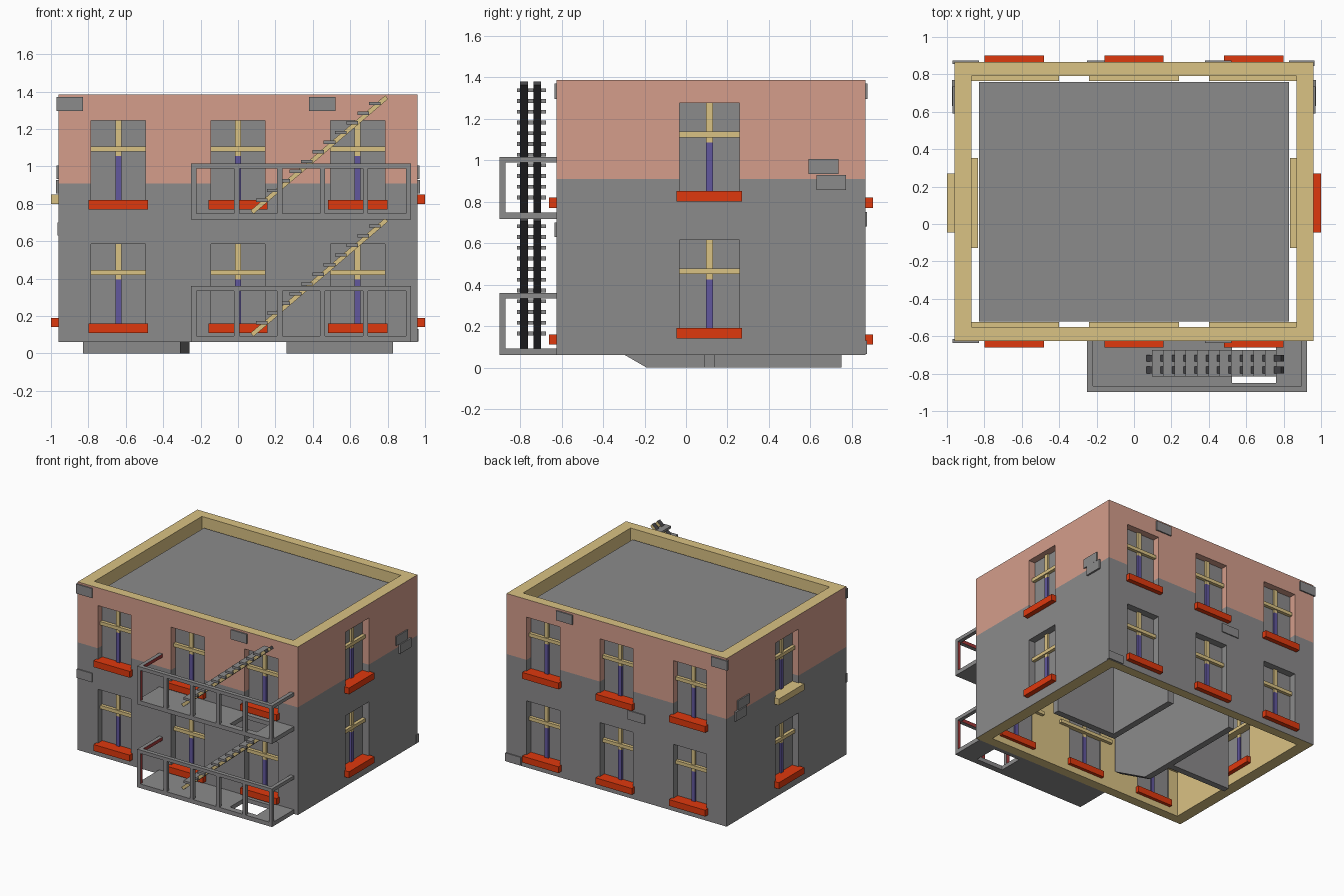
import bpy, bmesh, math
from mathutils import Vector

if "Cube" in bpy.data.objects:
    bpy.data.objects.remove(bpy.data.objects["Cube"])

# ---- colours ----
def mat(name, *c):
    m = bpy.data.materials.new(name)
    m.diffuse_color = (*c, 1)
    m.use_nodes = True
    m.node_tree.nodes["Principled BSDF"].inputs["Base Color"].default_value = m.diffuse_color
    return m

GREY = mat("concrete grey", .26, .257, .26)
PINK = mat("faded pink plaster", .66, .34, .26)
TAN = mat("tan plaster", .70, .54, .23)
ORANGE = mat("orange sill", .74, .04, .004)
BLUE = mat("blue frame", .12, .095, .34)
DARK = mat("dark iron", .06, .06, .065)
RED = mat("dark red paint", .36, .04, .04)

# ---- helpers ----
def finish(name, bm, mats):
    bmesh.ops.recalc_face_normals(bm, faces=bm.faces)
    me = bpy.data.meshes.new(name)
    for m in mats:
        me.materials.append(m)
    bm.to_mesh(me)
    bm.free()
    ob = bpy.data.objects.new(name, me)
    bpy.context.collection.objects.link(ob)
    return ob

def add_prism(bm, pts, z0, z1):
    """Upright prism from an xy outline."""
    lo = [bm.verts.new((x, y, z0)) for x, y in pts]
    hi = [bm.verts.new((x, y, z1)) for x, y in pts]
    bm.faces.new(lo[::-1])
    bm.faces.new(hi)
    n = len(pts)
    for i in range(n):
        j = (i + 1) % n
        bm.faces.new((lo[i], lo[j], hi[j], hi[i]))

def boxes(name, items, *mats):
    """One object made of boxes (x0, x1, y0, y1, z0, z1)."""
    bm = bmesh.new()
    for x0, x1, y0, y1, z0, z1 in items:
        add_prism(bm, [(x0, y0), (x1, y0), (x1, y1), (x0, y1)], z0, z1)
    return finish(name, bm, mats)

X, Y0, Y1, ZB, ZT = .96, -.625, .865, .06, 1.385
IX, IY0, IY1, ZSPLIT = .868, -.55, .79, .908

def on_wall(wall, u0, u1, o0, o1, z0, z1):
    """Box at u along a wall, o outwards from its face."""
    if wall == "front":
        return (u0, u1, Y0 - o1, Y0 - o0, z0, z1)
    if wall == "back":
        return (u0, u1, Y1 + o0, Y1 + o1, z0, z1)
    if wall == "right":
        return (X + o0, X + o1, u0, u1, z0, z1)
    return (-X - o1, -X - o0, u0, u1, z0, z1)

def cut(ob, cutter):
    md = ob.modifiers.new("cut", "BOOLEAN")
    md.object, md.operation, md.solver = cutter, "DIFFERENCE", "EXACT"
    dg = bpy.context.evaluated_depsgraph_get()
    me = bpy.data.meshes.new_from_object(ob.evaluated_get(dg))
    ob.modifiers.clear()
    ob.data = me
    bpy.data.objects.remove(cutter)

# ---- window positions: wall, centre, sill height ----
wins = []
for storey in (0, .66):
    for w in ("front", "back"):
        wins += [(w, u, .11 + storey) for u in (-.64, 0, .64)]
    wins += [(w, .113, .14 + storey) for w in ("left", "right")]

# ---- walls: open shell with window openings ----
walls = boxes("walls", [(-X, X, Y0, Y1, ZB, ZT)], GREY)
cut(walls, boxes("inner_cutter", [(-IX, IX, IY0, IY1, -.2, 1.6)], GREY))
cut(walls, boxes("window_cutter",
    [on_wall(w, u - .145, u + .145, -.15, .1, z + .03, z + .475) for w, u, z in wins], GREY))
bm = bmesh.new()
bm.from_mesh(walls.data)
walls.data.materials.clear()
for m in (GREY, PINK, TAN):
    walls.data.materials.append(m)
bmesh.ops.bisect_plane(bm, geom=bm.verts[:] + bm.edges[:] + bm.faces[:],
                       plane_co=(0, 0, ZSPLIT), plane_no=(0, 0, 1))
bm.normal_update()
for f in bm.faces:
    c, n = f.calc_center_median(), f.normal
    inside = (abs(abs(c.x) - IX) < .005 and abs(n.x) > .9) or \
             (min(abs(c.y - IY0), abs(c.y - IY1)) < .005 and abs(n.y) > .9)
    rim = abs(n.z) > .9 and (c.z > ZT - .01 or c.z < ZB + .01)
    f.material_index = 2 if inside or rim else (1 if c.z > ZSPLIT else 0)
bm.to_mesh(walls.data)
bm.free()

# ---- windows: panes, bars, sills ----
panes, bars, posts, sills, old_sill = [], [], [], [], []
for w, u, z in wins:
    side = w in ("left", "right")
    inn = -.125 if side else -.10
    panes.append(on_wall(w, u - .145, u + .145, -.065, -.055, z + .03, z + .475))
    bars.append(on_wall(w, u - .24, u + .24, inn, -.03, z + .31, z + .337))
    bars.append(on_wall(w, u - .016, u + .016, -.075, -.04, z + .285, z + .475))
    posts.append(on_wall(w, u - .016, u + .016, -.075, -.04, z + .03, z + .285))
    dest = old_sill if w == "left" and z > .5 else sills
    dest.append(on_wall(w, u - .158, u + .158, inn, .04 if side else .036, z, z + .05))
boxes("window_panes", panes, GREY)
boxes("window_bars", bars, TAN)
boxes("window_lower_posts", posts, BLUE)
boxes("window_sills", sills, ORANGE)
boxes("bare_window_sill", old_sill, TAN)

# ---- roof and upper floor ----
boxes("roof_slab", [(-.83, .83, -.52, .76, 1.275, 1.315)], GREY)
boxes("upper_floor", [(-.83, .83, -.52, .76, .66, .70)], GREY)

# ---- ground floor partitions, one with a broken sloping foot ----
boxes("partitions", [(.26, .31, .09, .75, 0, .66), (.31, .83, .09, .14, 0, .66),
                     (-.83, -.31, .02, .07, 0, .66)], GREY)
bm = bmesh.new()
side = [(-.19, 0), (.75, 0), (.75, .66), (-.52, .66), (-.52, .19)]
a, b = [[bm.verts.new((x, y, z)) for y, z in side] for x in (-.31, -.26)]
bm.faces.new(a)
bm.faces.new(b[::-1])
for i in range(5):
    j = (i + 1) % 5
    bm.faces.new((a[i], a[j], b[j], b[i]))
finish("broken_partition", bm, [GREY])

# ---- loose wall patches ----
patches = []
for w in ("front", "back"):
    patches += [on_wall(w, a, b, -.01, .01, 1.295, 1.37) for a, b in ((-.97, -.83), (.38, .52))]
patches += [on_wall("front", -.965, -.83, -.01, .008, .63, .70),
            on_wall("back", -.25, -.1, -.01, .008, .68, .75),
            on_wall("back", .83, .966, -.02, .008, .065, .13)]
for w in ("left", "right"):
    patches += [on_wall(w, .59, .735, -.01, .01, .932, 1.005),
                on_wall(w, .63, .77, -.01, .014, .855, .928)]
boxes("wall_patches", patches, GREY)

# ---- balconies with stair opening and railings (inner faces red) ----
BX0, BX1, BY = -.25, .925, -.898
slabs, rails = [], []
for z in (.06, .715):
    t = z + .033
    slabs += [(BX0, .525, BY, Y0, z, t), (.76, BX1, BY, Y0, z, t),
              (.525, .76, BY, -.85, z, t), (.525, .76, -.66, Y0, z, t)]
    top = z + .30
    rails.append((BX0, BX1, BY, BY + .032, top - .027, top))
    for x in (BX0, BX1 - .03):
        rails.append((x, x + .03, BY + .032, Y0, top - .027, top))
    for i in range(6):
        x = BX0 + i * (BX1 - BX0 - .028) / 5
        rails.append((x, x + .028, BY, BY + .028, t, top - .027))
boxes("balcony_slabs", slabs, GREY)
rail_ob = boxes("balcony_rails", rails, GREY, RED)
for p in rail_ob.data.polygons:
    inner_end = (p.normal.x > .9 and p.center.x < BX0 + .04) or \
                (p.normal.x < -.9 and p.center.x > BX1 - .04)
    p.material_index = 1 if p.normal.y > .9 or inner_end else 0

# ---- stair flights: stringers and treads ----
bm = bmesh.new()
treads = []
for z in (.10, .755):
    a, b = Vector((.075, z)), Vector((.795, z + .615))
    d = (b - a).normalized()
    n = Vector((-d.y, d.x)) * .012
    for y0, y1 in ((-.80, -.762), (-.735, -.70)):
        rings = [[bm.verts.new((p.x, y, p.y)) for p in (a - n, b - n, b + n, a + n)]
                 for y in (y0, y1)]
        bm.faces.new(rings[0])
        bm.faces.new(rings[1][::-1])
        for i in range(4):
            j = (i + 1) % 4
            f = bm.faces.new((rings[0][i], rings[0][j], rings[1][j], rings[1][i]))
            f.material_index = 1
    for i in range(11):
        x = .095 + i * .0605
        h = z + (x + .031 - .075) * .854 + .012
        treads.append((x, x + .062, -.815, -.675, h, h + .018))
finish("stair_stringers", bm, [TAN, DARK])
boxes("stair_treads", treads, GREY)
